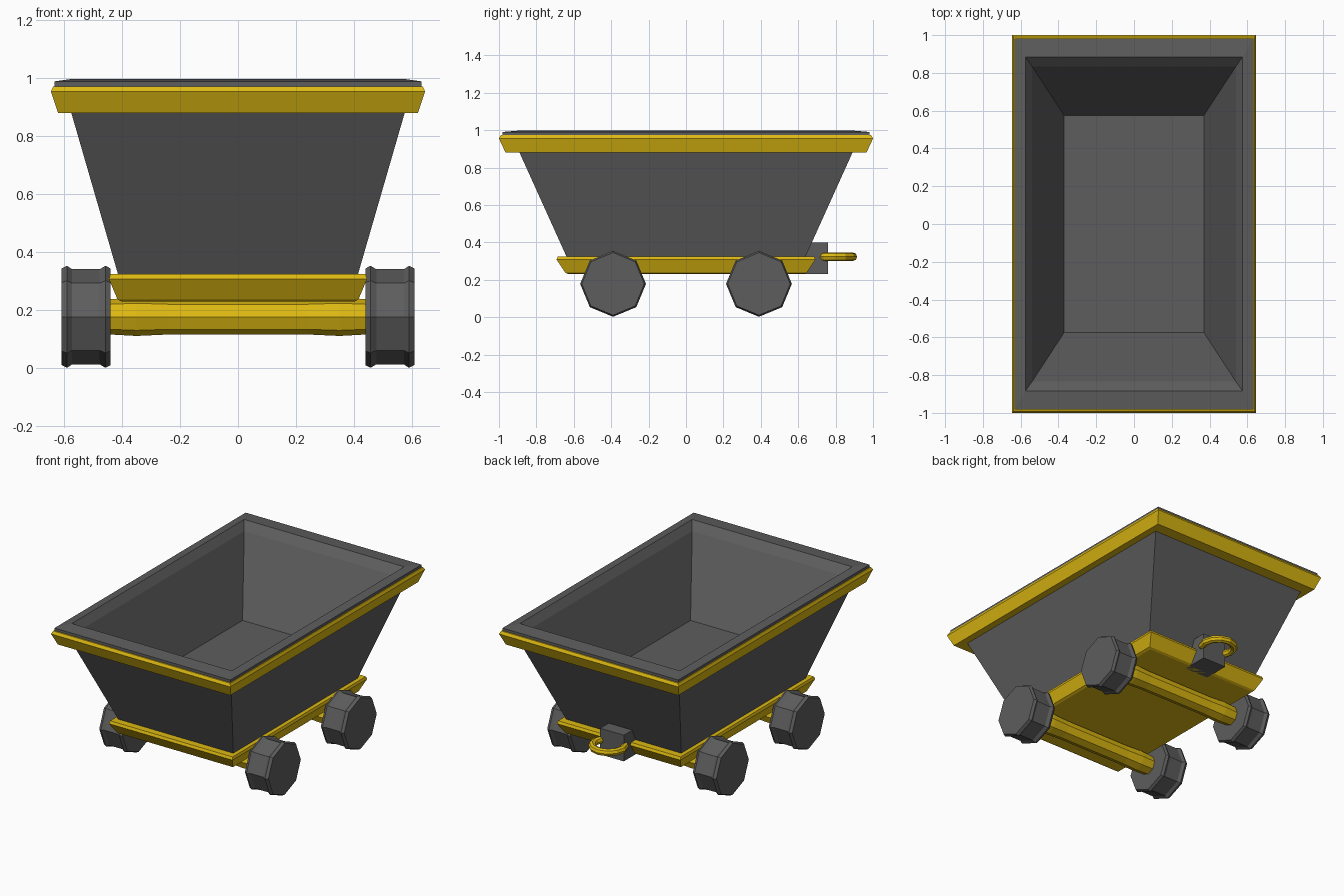
import bpy, bmesh, math
from mathutils import Matrix

cube = bpy.data.objects.get("Cube")
if cube:
    bpy.data.objects.remove(cube, do_unlink=True)


def material(name, color):
    m = bpy.data.materials.new(name)
    m.use_nodes = True
    m.diffuse_color = color
    bsdf = next(n for n in m.node_tree.nodes if n.type == 'BSDF_PRINCIPLED')
    bsdf.inputs["Base Color"].default_value = color
    return m


GREY = material("dark grey metal", (0.11, 0.11, 0.11, 1))
GOLD = material("gold yellow metal", (0.72, 0.48, 0.006, 1))


def finish(name, bm, mat):
    bmesh.ops.recalc_face_normals(bm, faces=bm.faces)
    mesh = bpy.data.meshes.new(name)
    bm.to_mesh(mesh)
    bm.free()
    mesh.materials.append(mat)
    obj = bpy.data.objects.new(name, mesh)
    bpy.context.collection.objects.link(obj)
    return obj


def loft(name, rings, mat, closed=False):
    """Skin rings of points; either cap both ends or join last to first."""
    bm = bmesh.new()
    loops = [[bm.verts.new(p) for p in ring] for ring in rings]
    pairs = list(zip(loops, loops[1:]))
    if closed:
        pairs.append((loops[-1], loops[0]))
    else:
        bm.faces.new(loops[0])
        bm.faces.new(loops[-1])
    n = len(loops[0])
    for a, b in pairs:
        for i in range(n):
            j = (i + 1) % n
            bm.faces.new((a[i], a[j], b[j], b[i]))
    return finish(name, bm, mat)


def rect(hx, hy, z):
    return [(-hx, -hy, z), (hx, -hy, z), (hx, hy, z), (-hx, hy, z)]


def octagon(x, r, y, z):
    angles = [math.pi / 4 * i for i in range(8)]
    return [(x, y + r * math.cos(a), z + r * math.sin(a)) for a in angles]


# Tapered hopper with a hollow inside
hopper = [(0.395, 0.61, 0.26), (0.60, 0.93, 0.968), (0.632, 0.982, 0.968),
          (0.632, 0.982, 0.99), (0.575, 0.885, 0.998), (0.54, 0.835, 0.95),
          (0.37, 0.575, 0.515)]
loft("hopper", [rect(*p) for p in hopper], GREY)

# Gold band below the hopper lip
band = [(0.57, 0.88, 0.88), (0.62, 0.965, 0.88), (0.645, 1.0, 0.955),
        (0.637, 0.99, 0.973), (0.595, 0.92, 0.973)]
loft("rim_band", [rect(*p) for p in band], GOLD, closed=True)

# Chassis tray
tray = [(0.40, 0.63, 0.23), (0.415, 0.645, 0.237), (0.445, 0.692, 0.308),
        (0.44, 0.685, 0.325), (0.40, 0.63, 0.325)]
loft("chassis_tray", [rect(*p) for p in tray], GOLD)

# Axles and flanged wheels
axle = [(-0.46, 0.06), (-0.35, 0.066), (-0.24, 0.061),
        (0.24, 0.061), (0.35, 0.066), (0.46, 0.06)]
wheel = [(0.44, 0.167), (0.457, 0.176), (0.477, 0.164),
         (0.572, 0.164), (0.59, 0.176), (0.608, 0.167)]
AXLE_Z = 0.178
for end, y in (("front", -0.39), ("back", 0.39)):
    loft(end + "_axle", [octagon(x, r, y, AXLE_Z) for x, r in axle], GOLD)
    for side, s in (("left", 1), ("right", -1)):
        loft(f"{end}_{side}_wheel",
             [octagon(s * x, r, y, AXLE_Z) for x, r in wheel], GREY)

# Coupling block at the back
bm = bmesh.new()
bmesh.ops.create_cube(bm, size=1, matrix=Matrix.Translation((0, 0.675, 0.315))
                      @ Matrix.Diagonal((0.17, 0.17, 0.17, 1)))
finish("coupling_block", bm, GREY)

# Coupling ring lying flat
bpy.ops.mesh.primitive_torus_add(location=(0, 0.795, 0.323), major_segments=12,
                                 minor_segments=8, major_radius=0.097,
                                 minor_radius=0.023)
ring = bpy.context.object
ring.name = "coupling_ring"
ring.data.materials.append(GOLD)
for p in ring.data.polygons:
    p.use_smooth = False
